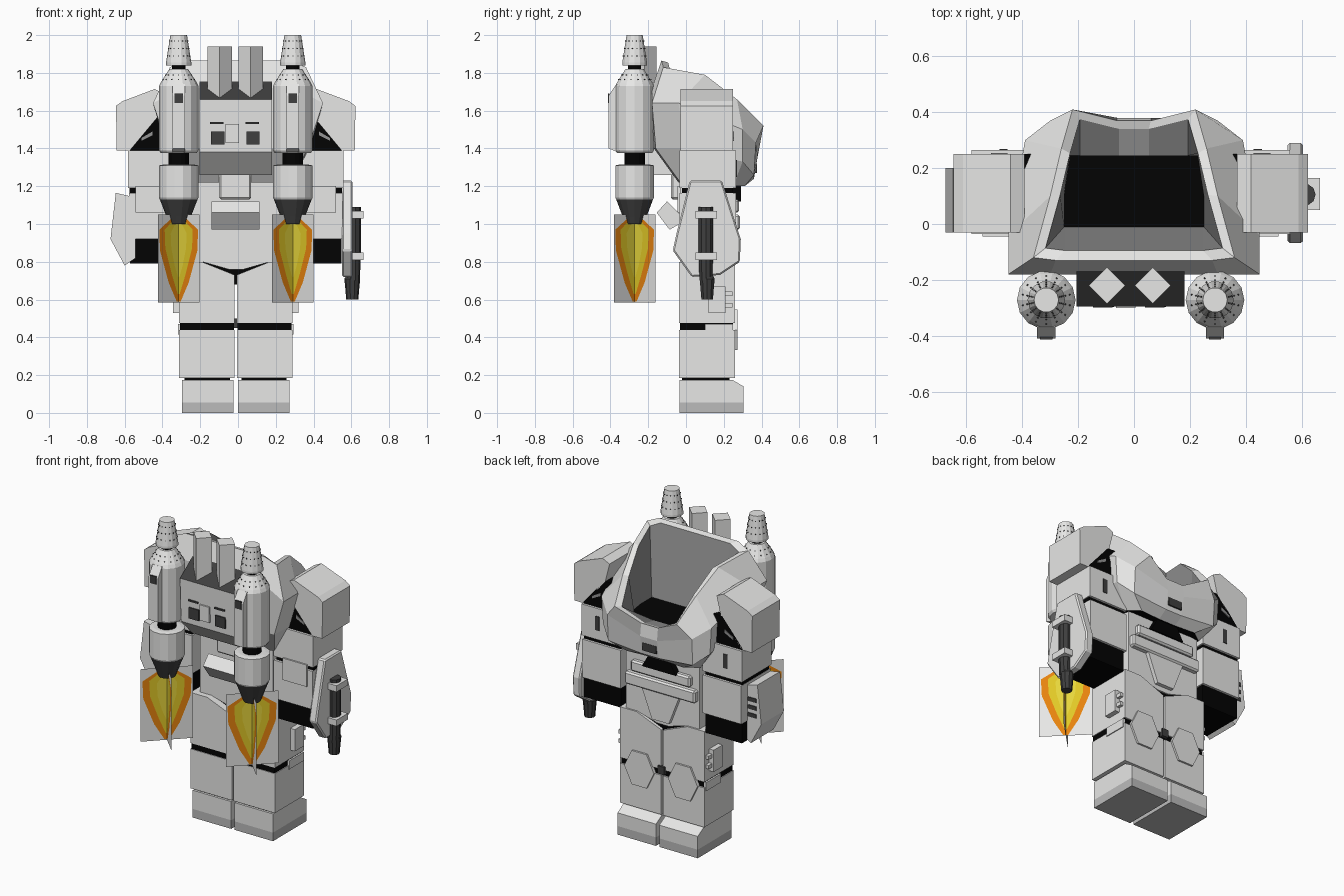
import bpy, bmesh, math
from mathutils import Vector, Matrix

if "Cube" in bpy.data.objects:
    bpy.data.objects.remove(bpy.data.objects["Cube"], do_unlink=True)


def material(name, r, g, b):
    mat = bpy.data.materials.new(name)
    mat.use_nodes = True
    mat.diffuse_color = (r, g, b, 1)
    mat.node_tree.nodes["Principled BSDF"].inputs["Base Color"].default_value = (r, g, b, 1)
    return mat


WHITE = material("armour white", .8, .8, .79)
GREY = material("worn grey", .5, .5, .5)
LINING = material("cockpit lining grey", .3, .3, .3)
DARK = material("gunmetal", .05, .05, .05)
BLACK = material("joint black", .001, .001, .001)
ORANGE = material("flame orange", .88, .25, .005)
YELLOW = material("flame yellow", .75, .58, .02)
GOLD = material("flame gold", .88, .74, .05)
SIDES = (("left", 1), ("right", -1))
MIDDLE = -.012


def finish(name, bm, *mats):
    bmesh.ops.recalc_face_normals(bm, faces=bm.faces)
    mesh = bpy.data.meshes.new(name)
    bm.to_mesh(mesh)
    bm.free()
    for mat in mats:
        mesh.materials.append(mat)
    obj = bpy.data.objects.new(name, mesh)
    bpy.context.collection.objects.link(obj)
    return obj


def prism(name, mat, outline, start, end, axis="y", bevel=0):
    """Extrude an outline along an axis; outline uses the other two axes in order."""
    place = {"x": lambda p, d: (d, p[0], p[1]),
             "y": lambda p, d: (p[0], d, p[1]),
             "z": lambda p, d: (p[0], p[1], d)}[axis]
    bm = bmesh.new()
    rings = [[bm.verts.new(place(p, d)) for p in outline] for d in (start, end)]
    for ring in rings:
        bm.faces.new(ring)
    for i in range(len(outline)):
        bm.faces.new((rings[0][i - 1], rings[0][i], rings[1][i], rings[1][i - 1]))
    obj = finish(name, bm, mat)
    if bevel:
        mod = obj.modifiers.new("edge", "BEVEL")
        mod.width, mod.segments = bevel, 1
    return obj


def box(name, mat, x, y, z, bevel=0):
    outline = [(x[0], z[0]), (x[1], z[0]), (x[1], z[1]), (x[0], z[1])]
    return prism(name, mat, outline, y[0], y[1], bevel=bevel)


def side_box(name, mat, side, x, y, z, bevel=0):
    return box(name, mat, [MIDDLE + side * v for v in x], y, z, bevel)


def side_prism(name, mat, side, outline, y):
    return prism(name, mat, [(MIDDLE + side * px, pz) for px, pz in outline], *y)


def lathe(name, mat, profile, x, y, sides=14):
    bm = bmesh.new()
    rings = []
    for r, z in profile:
        turn = [math.tau * i / sides for i in range(sides)]
        rings.append([bm.verts.new((x + r * math.cos(a), y + r * math.sin(a), z)) for a in turn])
    bm.faces.new(rings[0])
    bm.faces.new(rings[-1])
    for low, high in zip(rings, rings[1:]):
        for i in range(sides):
            bm.faces.new((low[i - 1], low[i], high[i], high[i - 1]))
    return finish(name, bm, mat)


def paint(obj, mat, rule):
    obj.data.materials.append(mat)
    for face in obj.data.polygons:
        if rule(face):
            face.material_index = len(obj.data.materials) - 1


# Chest shell: half rings from the waist over the open collar down to the cockpit floor
def chest():
    halves = [
        [(.22, -.04, 1.22), (.28, -.03, 1.22), (.28, .1, 1.22), (.28, .25, 1.2), (.2, .31, 1.2), (.06, .3, 1.2)],
        [(.28, -.17, 1.4), (.37, -.16, 1.4), (.38, 0, 1.4), (.38, .3, 1.33), (.3, .36, 1.26), (.06, .36, 1.24)],
        [(.3, -.18, 1.72), (.45, -.18, 1.64), (.45, -.04, 1.64), (.39, .3, 1.5), (.3, .37, 1.43), (.06, .38, 1.36)],
        [(.28, -.13, 1.865), (.36, -.12, 1.83), (.3, .1, 1.79), (.26, .27, 1.66), (.22, .41, 1.52), (.06, .37, 1.44)],
    ]
    rim = [Vector(p) for p in halves[-1]]
    inner = [Vector((p.x * .88, (p.y - .14) * .87 + .14, p.z - .01)) for p in rim]
    floor = [Vector((min(p.x, .25), max(-.01, min(p.y, .245)), 1.41)) for p in inner]
    bm = bmesh.new()
    rings = []
    for half in halves + [inner, floor]:
        full = [tuple(p) for p in half] + [(-p[0], p[1], p[2]) for p in reversed(half)]
        rings.append([bm.verts.new(p) for p in full])
    for level, (low, high) in enumerate(zip(rings, rings[1:])):
        for i in range(len(low)):
            face = bm.faces.new((low[i - 1], low[i], high[i], high[i - 1]))
            face.material_index = 1 if level == 4 else 0
    bm.faces.new(rings[0]).material_index = 2
    bm.faces.new(rings[-1]).material_index = 2
    finish("chest_shell", bm, WHITE, LINING, BLACK)


chest()

# Waist, belt and chest fittings
waist = [(-.27, .8), (-.19, .8), (-.05, .76), (.03, .76), (.17, .8), (.25, .8), (.25, 1.24), (-.27, 1.24)]
prism("waist", WHITE, waist, 0, .25)
box("pelvis", BLACK, (-.2, .18), (.01, .24), (.68, .8))
box("belt", WHITE, (-.26, .24), (.24, .285), (.97, 1.05), .01)
box("belly_plate", WHITE, (-.22, .2), (.24, .28), (1.06, 1.13), .01)
prism("groin_plate", WHITE, [(-.14, .97), (.12, .97), (.05, .79), (-.07, .79)], .24, .275)
prism("belly_joint", BLACK, [(-.13, 1.12), (.11, 1.12), (.06, 1.21), (-.08, 1.21)], .24, .29)
box("chest_catch", DARK, (-.05, .05), (.35, .375), (1.27, 1.32))
box("rear_waist_box", WHITE, (-.1, .07), (-.08, .01), (1.13, 1.28), .01)
prism("rear_pouch", WHITE, [(-.155, 1.06), (-.087, .97), (0, 1.02), (-.1, 1.12)], -.14, .115, "x")

# Legs
for name, side in SIDES:
    foot = (.012, .285)
    boot = [(-.035, .055), (.305, .055), (.305, .14), (.245, .175), (-.035, .175)]
    edges = [MIDDLE + side * v for v in foot]
    prism(name + "_boot", WHITE, boot, *edges, axis="x")
    side_box(name + "_sole", GREY, side, foot, (-.035, .305), (0, .055))
    side_box(name + "_ankle", BLACK, side, (.03, .27), (-.02, .23), (.17, .2))
    side_box(name + "_shin", WHITE, side, (.006, .3), (-.037, .26), (.185, .438))
    side_box(name + "_knee_joint", BLACK, side, (.01, .295), (-.033, .25), (.43, .48))
    thigh = [(.006, .475), (.3, .475), (.3, .8), (.18, .8), (.006, .73)]
    side_prism(name + "_thigh", WHITE, side, thigh, (-.037, .26))
    pad = [(.155 + .105 * math.cos(a), .44 + .125 * math.sin(a))
           for a in (math.tau * i / 6 for i in range(6))]
    side_prism(name + "_knee_pad", WHITE, side, pad, (.25, .272))
    side_box(name + "_knee_strap", WHITE, side, (.29, .306), (.1, .25), (.415, .47))
    side_box(name + "_thigh_pouch", WHITE, side, (.29, .332), (.12, .21), (.53, .67))
    for z in (.57, .63):
        side_box(name + "_pouch_stud", WHITE, side, (.29, .32), (.2, .245), (z - .012, z + .012))
box("knee_clasp", DARK, (-.035, .011), (.25, .272), (.45, .5))

# Arms and shoulders
for name, side in SIDES:
    core = [(.3, .79), (.56, .79), (.565, 1.4), (.42, 1.57), (.3, 1.57)]
    side_prism(name + "_arm_core", BLACK, side, core, (-.02, .25))
    side_box(name + "_upper_arm", WHITE, side, (.29, .57), (-.035, .265), (1.19, 1.39))
    side_box(name + "_forearm", WHITE, side, (.29, .565), (-.035, .265), (.92, 1.165))
    side_box(name + "_elbow_plate", WHITE, side, (.36, .53), (-.045, -.03), (1.06, 1.2))
    side_box(name + "_arm_slot", DARK, side, (.44, .47), (.26, .269), (1.25, 1.34))
    band = [(.44, 1.47), (.5, 1.44), (.5, 1.455), (.44, 1.49)]
    side_prism(name + "_arm_band", LINING, side, band, (-.025, .255))
    pad = [(.56, 1.39), (.63, 1.39), (.634, 1.625), (.6, 1.65), (.43, 1.714), (.38, 1.69), (.41, 1.57)]
    side_prism(name + "_shoulder_pad", WHITE, side, pad, (-.03, .25))

# Right gauntlet block with vents
gauntlet = [(.635, 1.165), (.53, 1.14), (.53, .82), (.588, .78), (.663, .92)]
side_prism("right_gauntlet", WHITE, -1, gauntlet, (-.03, .2))
for z in (.95, 1.0, 1.05):
    side_box("gauntlet_vent", DARK, -1, (.57, .63), (.195, .205), (z, z + .025))

# Left gauntlet shield and its gun
shield = [(.02, 1.23), (.19, 1.23), (.29, .92), (.285, .8), (.18, .73), (.03, .72), (-.07, .86), (-.05, .95)]
prism("left_shield", WHITE, shield, .55, .605, "x", .008)
lathe("gun_barrel", DARK, [(.035, .7), (.04, .83), (.04, 1.09)], .61, .105, 10)
lathe("gun_muzzle", DARK, [(.032, .6), (.038, .67), (.042, .71), (.03, .73)], .605, .112, 10)
for z in (.83, 1.05):
    box("gun_clamp", WHITE, (.59, .665), (.05, .165), (z - .02, z + .02))

# Backpack with a dark sloped top
pack = [(-.17, 1.26), (-.285, 1.38), (-.295, 1.66), (-.16, 1.76), (-.1, 1.76), (-.05, 1.26)]
backpack = prism("backpack", WHITE, pack, -.205, .18, "x")
paint(backpack, DARK, lambda f: f.normal.y < -.3 and f.normal.z > .3)
for x in (-.107, .08):
    box("backpack_screen", DARK, (x - .035, x + .035), (-.297, -.285), (1.42, 1.49))
    box("backpack_slit", DARK, (x - .04, x + .03), (-.299, -.285), (1.53, 1.54))
box("backpack_block", WHITE, (-.065, .005), (-.3, -.28), (1.43, 1.53))
for x in (-.097, .067):
    diamond = [(x - .065, -.22), (x, -.285), (x + .065, -.22), (x, -.155)]
    prism("exhaust_fin", WHITE, diamond, 1.67, 1.94, "z")

# Boosters
BOOSTER_Y = -.272
FLAME = [
    [(.03, 1.05), (.155, 1.05), (.155, .86), (.155, .585), (.015, .585)],
    [(.03, 1.045), (.145, .97), (.14, .86), (.075, .69), (.015, .59)],
    [(.02, 1.035), (.105, .97), (.1, .87), (.05, .73), (.008, .63)],
    [(.012, 1.02), (.06, .95), (.055, .87), (.03, .78), (.006, .72)],
]


def flame_card(name, x, turn):
    """Flat card cut into nested outlines, each band in its own colour."""
    spin = Matrix.Translation((x, BOOSTER_Y, 0)) @ Matrix.Rotation(math.radians(turn), 4, "Z")
    bm = bmesh.new()
    rings = []
    for half in FLAME:
        outline = half + [(-u, z) for u, z in reversed(half)]
        rings.append([bm.verts.new(spin @ Vector((u, 0, z))) for u, z in outline])
    for band, (outer, inner) in enumerate(zip(rings, rings[1:])):
        for i in range(len(outer)):
            face = bm.faces.new((outer[i - 1], outer[i], inner[i], inner[i - 1]))
            face.material_index = band
    bm.faces.new(rings[-1]).material_index = len(rings) - 1
    finish(name, bm, WHITE, ORANGE, YELLOW, GOLD)


for name, side in SIDES:
    x = MIDDLE + side * .302
    parts = [
        ("nozzle", DARK, [(.05, 1.0), (.065, 1.04), (.1, 1.13)]),
        ("lower_tank", WHITE, [(.1, 1.13), (.105, 1.14), (.105, 1.31), (.08, 1.315)]),
        ("joint", BLACK, [(.055, 1.3), (.055, 1.39)]),
        ("main_tank", WHITE, [(.095, 1.375), (.105, 1.39), (.105, 1.73), (.095, 1.75), (.05, 1.82)]),
        ("neck", BLACK, [(.035, 1.81), (.035, 1.85)]),
        ("tip", WHITE, [(.067, 1.84), (.067, 1.855), (.044, 2.0)]),
    ]
    for part, mat, profile in parts:
        lathe(name + "_booster_" + part, mat, profile, x, BOOSTER_Y)
    fin = [(-.36, 1.38), (-.41, 1.4), (-.41, 1.68), (-.37, 1.74), (-.34, 1.74)]
    prism(name + "_booster_fin", WHITE, fin, x - .033, x + .033, "x")
    box(name + "_booster_slot", DARK, (x - .022, x + .022), (-.414, -.405), (1.64, 1.69))
    # Small perforations around the tip and the tank shoulder
    bm = bmesh.new()
    for radius, z in ((.061, 1.89), (.055, 1.93), (.049, 1.97), (.086, 1.765), (.07, 1.79)):
        for i in range(14):
            spin = Matrix.Rotation(math.tau * (i + .5) / 14, 4, "Z")
            spot = Matrix.Translation((x, BOOSTER_Y, z)) @ spin @ Matrix.Translation((radius, 0, 0))
            bmesh.ops.create_cube(bm, size=.005, matrix=spot)
    finish(name + "_booster_holes", bm, DARK)
    for turn in (45, 135):
        flame_card(name + "_flame", x, turn)
